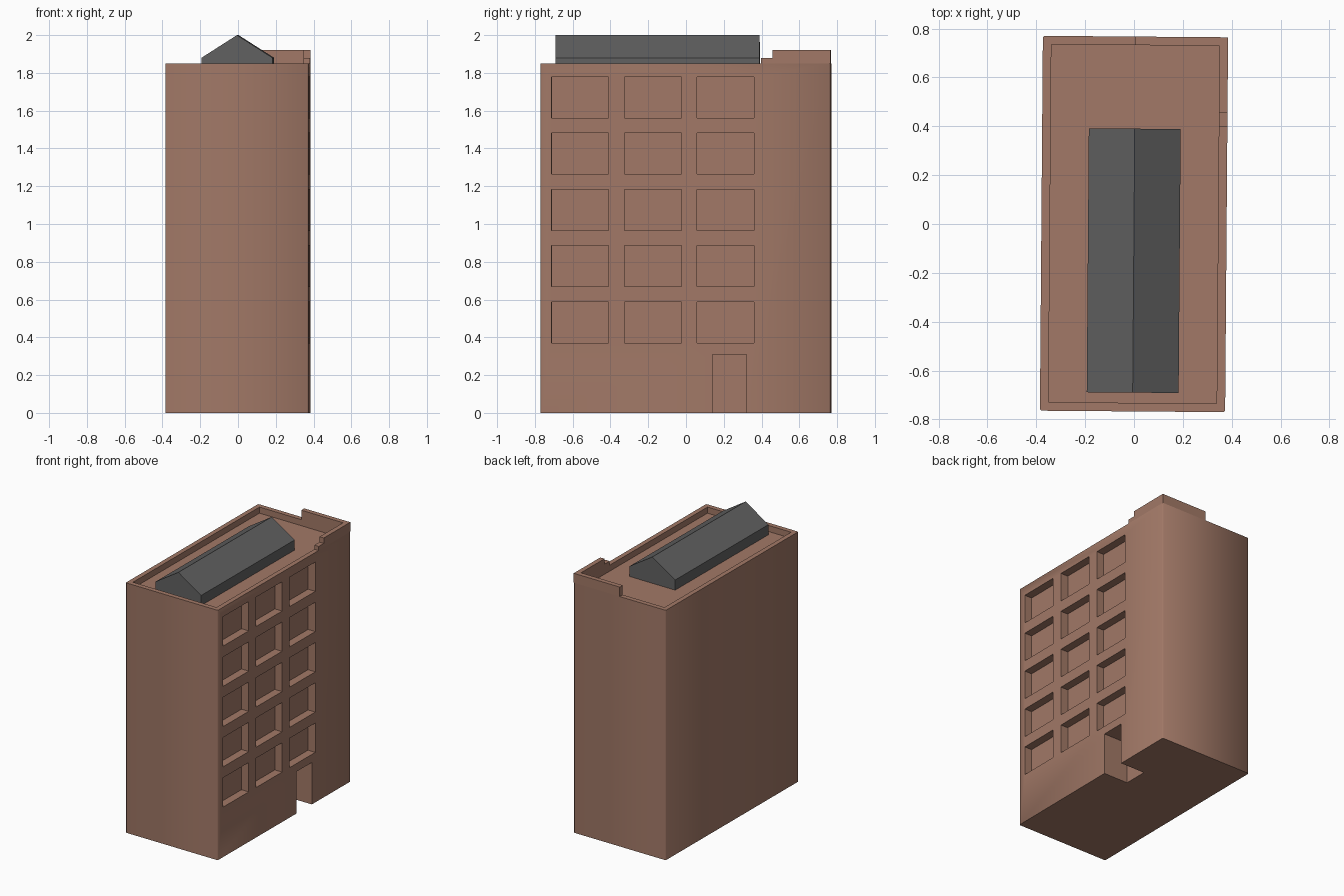
import bpy, math

if "Cube" in bpy.data.objects:
    bpy.data.objects.remove(bpy.data.objects["Cube"])

TURN = math.radians(-0.45)   # the building sits very slightly turned
HX, HY, TOP, FLOOR, WALL = 0.379, 0.767, 1.85, 1.805, 0.035


def material(name, rgb):
    m = bpy.data.materials.new(name)
    m.diffuse_color = (*rgb, 1)
    m.use_nodes = True
    m.node_tree.nodes["Principled BSDF"].inputs["Base Color"].default_value = m.diffuse_color
    return m


BRICK = material("brick", (0.36, 0.19, 0.135))
SLATE = material("slate", (0.12, 0.12, 0.12))


def prism(profile, lo, hi, axis):
    """Verts and faces of a counter-clockwise profile extruded along z or y."""
    n = len(profile)
    if axis == "z":
        verts = [(a, b, h) for h in (lo, hi) for a, b in profile]
    else:
        verts = [(a, h, b) for h in (hi, lo) for a, b in profile]
    faces = [tuple(reversed(range(n))), tuple(range(n, 2 * n))]
    faces += [(i, (i + 1) % n, n + (i + 1) % n, n + i) for i in range(n)]
    return verts, faces


def box(x0, x1, y0, y1, z0, z1):
    return prism([(x0, y0), (x1, y0), (x1, y1), (x0, y1)], z0, z1, "z")


def build(name, pieces, mat):
    verts, faces = [], []
    for v, f in pieces:
        k = len(verts)
        verts += v
        faces += [tuple(i + k for i in face) for face in f]
    mesh = bpy.data.meshes.new(name)
    mesh.from_pydata(verts, [], faces)
    mesh.materials.append(mat)
    ob = bpy.data.objects.new(name, mesh)
    bpy.context.collection.objects.link(ob)
    ob.rotation_euler.z = TURN
    return ob


# main block with softened vertical corners
c = 0.006
plan = [(-HX + c, -HY), (HX - c, -HY), (HX, -HY + c), (HX, HY - c),
        (HX - c, HY), (-HX + c, HY), (-HX, HY - c), (-HX, -HY + c)]
body = build("building_body", [prism(plan, 0, TOP, "z")], BRICK)

# cutters: sunken roof, window grid, doorway
cuts = [box(-HX + WALL, HX - WALL, -HY + WALL, HY - WALL, FLOOR, 2.1)]
for row in range(5):
    z = 0.37 + row * 0.298
    for y in (-0.708, -0.322, 0.062):
        cuts.append(box(HX - 0.06, HX + 0.1, y, y + 0.3, z, z + 0.217))
cuts.append(box(HX - 0.2, HX + 0.1, 0.143, 0.322, -0.1, 0.31))
cutter = build("opening_cutter", cuts, BRICK)
cutter.hide_render = True

mod = body.modifiers.new("openings", "BOOLEAN")
mod.operation, mod.solver, mod.object = "DIFFERENCE", "EXACT", cutter
bpy.context.view_layer.objects.active = body
body.select_set(True)
bpy.ops.object.modifier_apply(modifier=mod.name)
bpy.data.objects.remove(cutter)
bpy.ops.object.shade_smooth_by_angle(angle=math.radians(50))

# raised parapet wrapping the back right corner, with a low step
corner = [(0, HY - WALL), (HX - WALL, HY - WALL), (HX - WALL, 0.46),
          (HX, 0.46), (HX, HY), (0, HY)]
build("corner_parapet", [prism(corner, TOP, 1.92, "z")], BRICK)
build("parapet_step", [box(HX - WALL, HX, 0.40, 0.46, TOP, 1.88)], BRICK)

# gabled skylight on the roof
gable = [(-0.188, FLOOR), (0.188, FLOOR), (0.188, 1.88), (0, 2.0), (-0.188, 1.88)]
build("roof_skylight", [prism(gable, -0.69, 0.39, "y")], SLATE)
